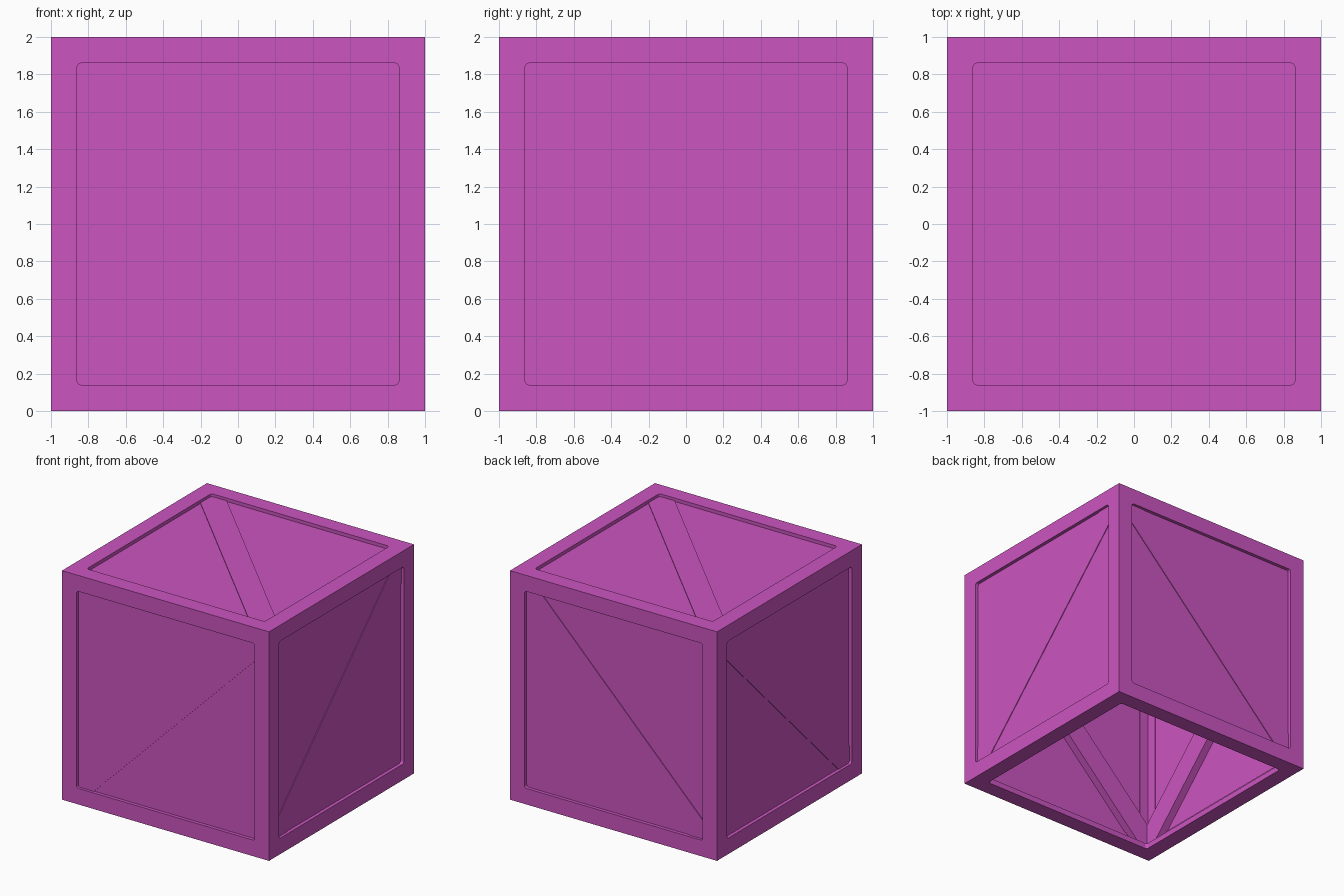
import bpy, bmesh
from mathutils import Vector, Matrix

if "Cube" in bpy.data.objects:
    bpy.data.objects.remove(bpy.data.objects["Cube"])

mat = bpy.data.materials.new("magenta_paint")
mat.diffuse_color = (0.60, 0.09, 0.53, 1)
mat.use_nodes = True
mat.node_tree.nodes["Principled BSDF"].inputs["Base Color"].default_value = mat.diffuse_color
CENTRE = Vector((0, 0, 1))


def make_object(name, bm, material=True):
    bmesh.ops.recalc_face_normals(bm, faces=bm.faces[:])
    mesh = bpy.data.meshes.new(name)
    bm.to_mesh(mesh)
    bm.free()
    ob = bpy.data.objects.new(name, mesh)
    bpy.context.collection.objects.link(ob)
    if material:
        mesh.materials.append(mat)
    return ob


def box(name, size, material=True, round_axis=None):
    bm = bmesh.new()
    bmesh.ops.create_cube(bm, size=1)
    bmesh.ops.scale(bm, vec=size, verts=bm.verts[:])
    if round_axis is not None:
        edges = [e for e in bm.edges
                 if abs((e.verts[0].co - e.verts[1].co)[round_axis]) > 0.01]
        bmesh.ops.bevel(bm, geom=edges, offset=0.02, segments=3, profile=0.5,
                        affect='EDGES')
    bmesh.ops.translate(bm, vec=CENTRE, verts=bm.verts[:])
    return make_object(name, bm, material)


# Hollow frame: cube minus its interior and a rounded window through each axis
frame = box("crate_frame", (2, 2, 2))
cutters = [box("interior_cutter", (1.9, 1.9, 1.9), False)]
for axis in range(3):
    size = [1.72] * 3
    size[axis] = 3
    cutters.append(box("window_cutter", size, False, axis))
for c in cutters:
    c.hide_render = True
    m = frame.modifiers.new("cut", 'BOOLEAN')
    m.operation = 'DIFFERENCE'
    m.solver = 'EXACT'
    m.object = c
bpy.context.view_layer.update()
cut_mesh = bpy.data.meshes.new_from_object(
    frame.evaluated_get(bpy.context.evaluated_depsgraph_get()))
frame.modifiers.clear()
frame.data = cut_mesh
for c in cutters:
    bpy.data.objects.remove(c)


def slab(name, outline, u, v, n, outer, inner):
    """Prism with a 2D outline on one crate side, between two depths."""
    bm = bmesh.new()
    verts = [bm.verts.new(CENTRE + u * a + v * b + n * outer) for a, b in outline]
    face = bm.faces.new(verts)
    ext = bmesh.ops.extrude_face_region(bm, geom=[face])
    moved = [g for g in ext["geom"] if isinstance(g, bmesh.types.BMVert)]
    bmesh.ops.translate(bm, vec=n * (inner - outer), verts=moved)
    return make_object(name, bm)


X, Y, Z = Vector((1, 0, 0)), Vector((0, 1, 0)), Vector((0, 0, 1))
sides = [("front", X, Z, -Y), ("back", X, Z, Y), ("right", Y, Z, X),
         ("left", Y, Z, -X), ("top", -X, Y, Z)]
p, e, w = 0.9, 0.93, 0.15
panel = [(-p, -p), (p, -p), (p, p), (-p, p)]
brace = [(-e, -e), (w - e, -e), (e, e - w), (e, e), (e - w, e), (-e, w - e)]

# Thin recessed panel and diagonal brace on every side; the bottom stays open
for name, u, v, n in sides:
    slab(name + "_panel", panel, u, v, n, 0.97, 0.957)
    slab(name + "_brace", brace, u, v, n, 0.976, 0.89)
